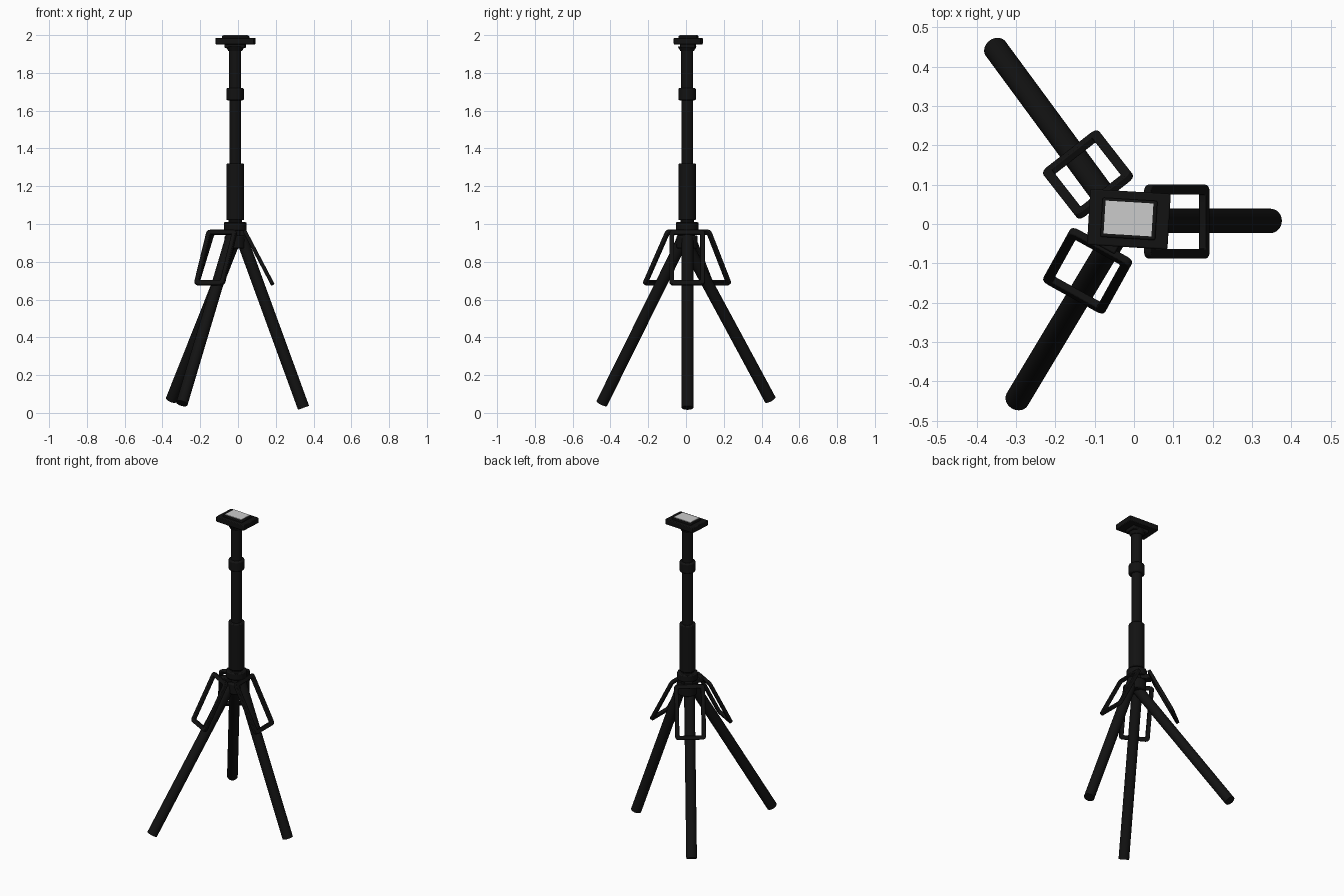
import bpy, bmesh, math
from mathutils import Vector, Matrix

if "Cube" in bpy.data.objects:
    bpy.data.objects.remove(bpy.data.objects["Cube"])

black = bpy.data.materials.new("black")
black.diffuse_color = (0.006, 0.006, 0.006, 1)
black.use_nodes = True
black.node_tree.nodes["Principled BSDF"].inputs["Base Color"].default_value = black.diffuse_color
CX, CY = -0.015, 0.006          # column axis


def finish(obj, name, bevel=0.0, mat=black):
    obj.name = name
    if mat:
        obj.data.materials.append(mat)
    if bevel:
        m = obj.modifiers.new("bevel", 'BEVEL')
        m.width, m.segments, m.limit_method = bevel, 2, 'ANGLE'
    bpy.ops.object.select_all(action='DESELECT')
    obj.select_set(True)
    bpy.context.view_layer.objects.active = obj
    bpy.ops.object.shade_smooth_by_angle(angle=math.radians(35))
    return obj


def rod(name, a, b, r1, r2=None, bevel=0.0, sides=32):
    a, b = Vector(a), Vector(b)
    bpy.ops.mesh.primitive_cone_add(vertices=sides, radius1=r1, radius2=r1 if r2 is None else r2,
                                    depth=(b - a).length, location=(a + b) / 2,
                                    rotation=(b - a).to_track_quat('Z', 'Y').to_euler())
    return finish(bpy.context.object, name, bevel)


def column(name, z0, z1, r1, r2=None, bevel=0.0):
    return rod(name, (CX, CY, z0), (CX, CY, z1), r1, r2, bevel)


def box(name, loc, size, angle=0.0, bevel=0.0, mat=black):
    bpy.ops.mesh.primitive_cube_add(size=1, location=loc, rotation=(0, 0, angle))
    o = bpy.context.object
    o.scale = size
    bpy.ops.object.transform_apply(location=False, rotation=False, scale=True)
    return finish(o, name, bevel, mat)


def rounded(w, h, r):
    pts = []
    for i, (sx, sy) in enumerate([(1, 1), (-1, 1), (-1, -1), (1, -1)]):
        for k in range(5):
            t = math.radians(90 * i + 22.5 * k)
            pts.append((sx * (w / 2 - r) + r * math.cos(t), sy * (h / 2 - r) + r * math.sin(t)))
    return pts


def brace(name, centre, angle, w, run, drop, bar=0.025, thick=0.02):
    """Sloping rounded rectangular loop around a leg."""
    h = math.hypot(run, drop)
    bm = bmesh.new()
    outer, inner = rounded(w, h, 0.02), rounded(w - 2 * bar, h - 2 * bar, 0.004)
    rings = [[bm.verts.new((x, y, z)) for x, y in pts]
             for pts, z in ((outer, -thick / 2), (outer, thick / 2), (inner, thick / 2), (inner, -thick / 2))]
    n = len(outer)
    for a, b in zip(rings, rings[1:] + rings[:1]):
        for i in range(n):
            j = (i + 1) % n
            bm.faces.new((a[i], a[j], b[j], b[i]))
    c, s = math.cos(angle), math.sin(angle)
    X = Vector((-s, c, 0))
    Y = Vector((-c * run, -s * run, drop)) / h
    Z = X.cross(Y)
    bm.transform(Matrix((X, Y, Z)).transposed().to_4x4())
    bmesh.ops.recalc_face_normals(bm, faces=bm.faces)
    me = bpy.data.meshes.new(name)
    bm.to_mesh(me)
    bm.free()
    o = bpy.data.objects.new(name, me)
    bpy.context.collection.objects.link(o)
    o.location = centre
    return finish(o, name, 0.003)


# Telescoping centre column
column("lower_sleeve", 1.02, 1.32, 0.047, bevel=0.006)
column("middle_tube", 1.30, 1.67, 0.031)
column("clamp_collar", 1.655, 1.72, 0.047, bevel=0.008)
column("upper_tube", 1.70, 1.94, 0.032)

# Head: neck, plate and raised pad
column("head_neck", 1.915, 1.94, 0.036, 0.05)
tilt = math.radians(-3.5)
box("head_block", (CX, 0.01, 1.945), (0.11, 0.08, 0.025), tilt, 0.005)
box("head_plate", (CX + 0.002, 0.012, 1.968), (0.205, 0.142, 0.034), tilt, 0.004)
box("pad_base", (CX + 0.002, 0.013, 1.986), (0.14, 0.10, 0.022), tilt, 0.004)
box("pad", (CX + 0.001, 0.014, 1.994), (0.122, 0.084, 0.012), tilt, 0, None)

# Hub where the legs meet
column("hub_neck", 0.90, 1.03, 0.036)
column("hub_top", 0.965, 1.01, 0.06, bevel=0.006)
column("hub_bottom", 0.87, 0.94, 0.056, bevel=0.008)

# Legs, their brace loops and hinge lugs
legs = [  # leg top, leg foot, brace centre, brace angle, brace width, brace run
    ((0.012, 0.008, 0.945), (0.347, 0.008, 0.027), (0.109, 0.006), 0, 0.188, 0.152),
    ((-0.02, -0.005, 0.905), (-0.352, 0.446, 0.07), (-0.117, 0.126), 128, 0.180, 0.143),
    ((-0.035, -0.01, 0.93), (-0.297, -0.446, 0.05), (-0.118, -0.119), 241, 0.180, 0.145),
]
for i, (top, foot, bc, deg, w, run) in enumerate(legs, 1):
    rod(f"leg_{i}", top, foot, 0.031)
    ang = math.radians(deg)
    brace(f"brace_loop_{i}", (*bc, 0.822), ang, w, run, 0.289)
    near = Vector((bc[0] - math.cos(ang) * run / 2, bc[1] - math.sin(ang) * run / 2))
    mid = (near + Vector((CX, CY))) / 2
    box(f"hinge_lug_{i}", (mid.x, mid.y, 0.957), ((near - Vector((CX, CY))).length, 0.05, 0.03), ang, 0.004)
